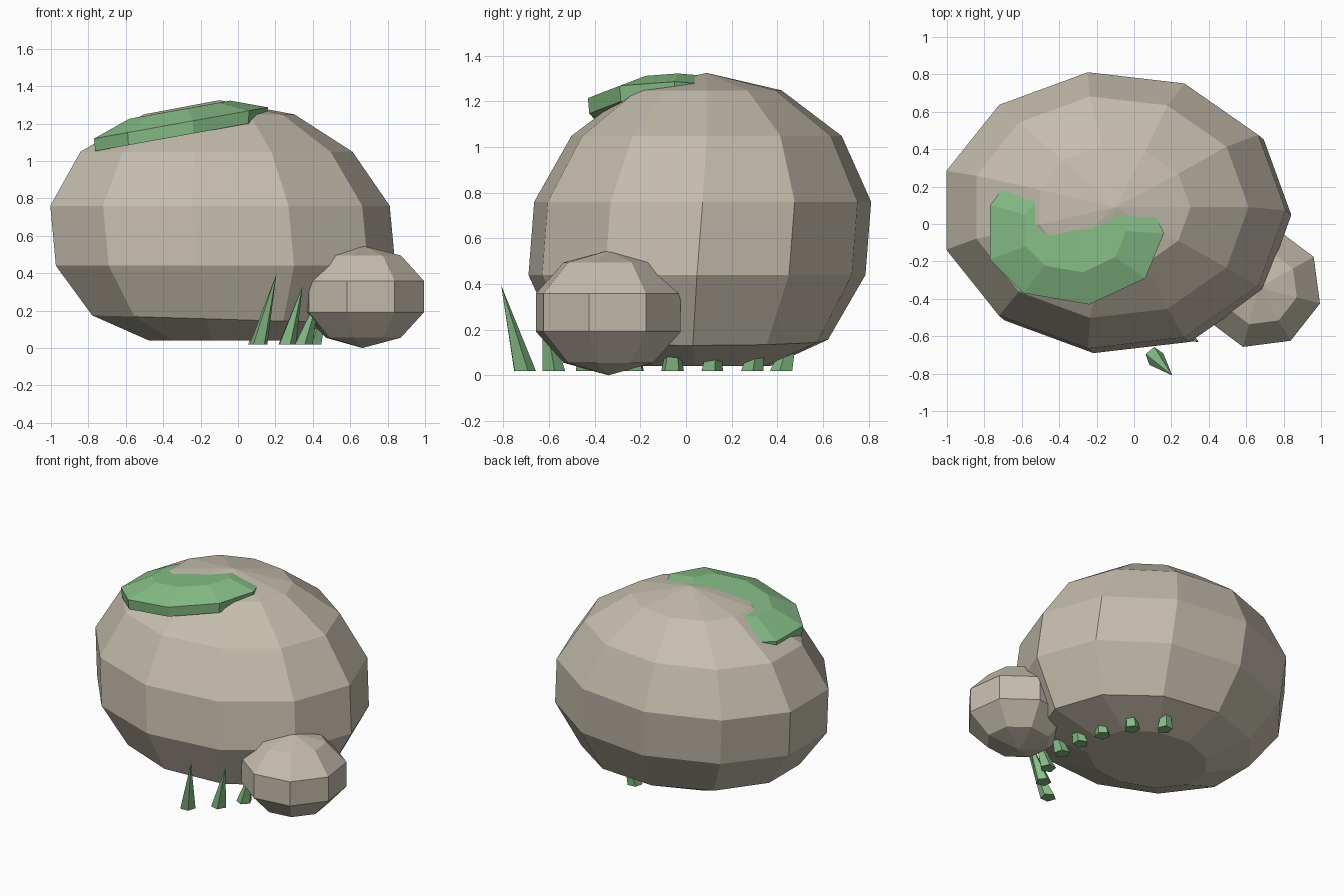
import bpy, bmesh, math
from mathutils import Vector

if "Cube" in bpy.data.objects:
    bpy.data.objects.remove(bpy.data.objects["Cube"])


def material(name, rgb):
    m = bpy.data.materials.new(name)
    m.diffuse_color = (*rgb, 1)
    m.use_nodes = True
    m.node_tree.nodes["Principled BSDF"].inputs["Base Color"].default_value = m.diffuse_color
    return m


STONE = material("warm_grey_stone", (0.56, 0.51, 0.42))
GREEN = material("leaf_green", (0.24, 0.51, 0.24))


def finish(bm, name, mat):
    bmesh.ops.recalc_face_normals(bm, faces=bm.faces)
    me = bpy.data.meshes.new(name)
    bm.to_mesh(me)
    bm.free()
    me.materials.append(mat)
    ob = bpy.data.objects.new(name, me)
    bpy.context.collection.objects.link(ob)
    return ob


def loft(name, mat, rings, top=None, bottom=None):
    """Skin closed rings listed from top to bottom; cap with a point or a flat face."""
    bm = bmesh.new()
    loops = [[bm.verts.new(p) for p in r] for r in rings]
    n = len(loops[0])
    for a, b in zip(loops, loops[1:]):
        for i in range(n):
            j = (i + 1) % n
            bm.faces.new((a[i], a[j], b[j], b[i]))
    for loop, tip in ((loops[0], top), (loops[-1], bottom)):
        if tip is None:
            bm.faces.new(loop)
        else:
            t = bm.verts.new(tip)
            for i in range(n):
                bm.faces.new((loop[i], loop[(i + 1) % n], t))
    return finish(bm, name, mat)


def ellipse(cx, cy, z, rx, ry, n, phase=0.0, slope=0.0):
    pts = []
    for i in range(n):
        a = phase + math.tau * i / n
        x = cx + rx * math.cos(a)
        pts.append((x, cy + ry * math.sin(a), z + slope * x))
    return pts


# Large boulder: eleven-sided squashed ball, slightly leaning, flattened underneath
centres = [(-.11, .09), (-.13, .09), (-.115, .073),
           (-.085, .048), (-.067, .03), (-.08, .04)]
rings = []
for k, (cx, cy) in enumerate(centres, 1):
    a = math.pi * k / 7
    z = max(0.04, 0.60 + 0.72 * math.cos(a))
    rings.append(ellipse(cx, cy, z, .95 * math.sin(a), .765 * math.sin(a), 11,
                         slope=-.03 if k == 5 else 0))
loft("large_boulder", STONE, rings, top=(-.1, .09, 1.325))

# Small boulder: eight-sided ball resting against the large one
rings = []
for k in range(1, 5):
    a = math.pi * k / 5
    rings.append(ellipse(.67, -.34, .275 + .272 * math.cos(a),
                         .353 * math.sin(a), .345 * math.sin(a), 8, math.radians(30)))
loft("small_boulder", STONE, rings, top=(.665, -.34, .547), bottom=(.665, -.34, 0))

# Moss cap: tilted low dome half sunk into the boulder top
outline = [(-.77, .10), (-.77, -.19), (-.59, -.37), (-.24, -.43), (.06, -.29),
           (.16, -.05), (.055, .18), (-.12, .34), (-.38, .38), (-.62, .29)]
mid = Vector((-.32, -.02))


def moss_ring(scale, height):
    pts = []
    for p in outline:
        q = mid.lerp(Vector(p), scale)
        pts.append((q.x, q.y, 1.19 + .18 * q.x + height))
    return pts


loft("moss_cap", GREEN,
     [moss_ring(.58, .14), moss_ring(1, .068), moss_ring(.985, 0)],
     top=(mid.x, mid.y, 1.19 + .18 * mid.x + .142))

# Grass blades: thin leaning spikes in an arc round the boulder base
# (base x, base y, lean x, lean y, height)
blades = [(.11, -.71, .095, -.10, .375), (.26, -.58, .085, -.05, .31),
          (.35, -.43, .09, -.04, .28), (.40, -.23, .09, -.02, .28),
          (.39, -.06, .09, .01, .28), (.35, .11, .08, .03, .28),
          (.26, .29, .07, .05, .28), (.10, .42, .04, .08, .28)]
for i, (x, y, dx, dy, h) in enumerate(blades, 1):
    base = ellipse(x, y, .02, .05, .052, 5, .6 + i)
    loft(f"grass_blade_{i}", GREEN, [base], top=(x + dx, y + dy, .02 + h))
